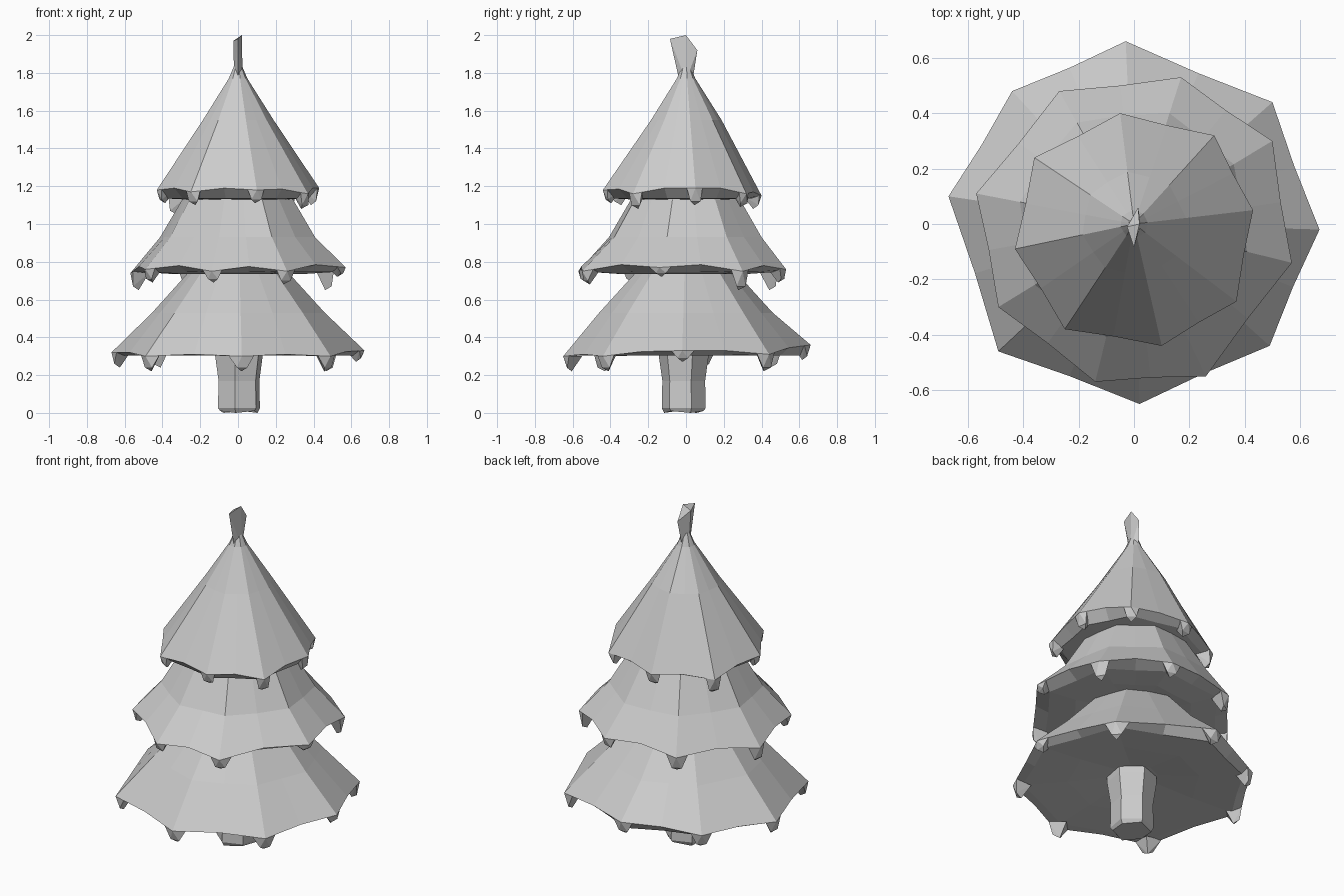
import bpy, bmesh, math
from mathutils import Vector

if "Cube" in bpy.data.objects:
    bpy.data.objects.remove(bpy.data.objects["Cube"])

grey = bpy.data.materials.new("plain_grey")
grey.diffuse_color = (0.6, 0.6, 0.6, 1)
grey.use_nodes = True
grey.node_tree.nodes["Principled BSDF"].inputs["Base Color"].default_value = grey.diffuse_color


def finish(name, bm):
    bmesh.ops.recalc_face_normals(bm, faces=bm.faces)
    me = bpy.data.meshes.new(name)
    bm.to_mesh(me)
    bm.free()
    me.materials.append(grey)
    ob = bpy.data.objects.new(name, me)
    bpy.context.collection.objects.link(ob)
    return ob


def loft(bm, rows):
    """Skin rows of points and cap both ends."""
    vs = [[bm.verts.new(p) for p in row] for row in rows]
    n = len(vs[0])
    for a, b in zip(vs, vs[1:]):
        for i in range(n):
            j = (i + 1) % n
            bm.faces.new((a[i], a[j], b[j], b[i]))
    bm.faces.new(vs[0])
    bm.faces.new(vs[-1])


def hull(bm, pts):
    vs = [bm.verts.new(p) for p in pts]
    res = bmesh.ops.convex_hull(bm, input=vs)
    junk = [v for v in res["geom_interior"] if isinstance(v, bmesh.types.BMVert)]
    bmesh.ops.delete(bm, geom=junk, context='VERTS')


def tier(name, corners, rings, under, mid_lift):
    """corners: x, y, z, droop; rings: radius, z upward; under: scale, z inward."""
    n = len(corners)
    P = [Vector(c[:3]) for c in corners]
    rim = []
    for i in range(n):
        m = (P[i] + P[(i + 1) % n]) / 2
        rim += [P[i], Vector((m.x * 0.99, m.y * 0.99, m.z + mid_lift))]
    rows = [[(p.x * s, p.y * s, z) for p in rim] for s, z in reversed(under)]
    rows.append(rim)
    for r, z in rings:
        row = []
        for k, p in enumerate(rim):
            f = r / math.hypot(p.x, p.y) * (0.94 if k % 2 else 1)
            row.append((p.x * f, p.y * f, z))
        rows.append(row)
    bm = bmesh.new()
    loft(bm, rows)
    finish(name, bm)

    # drooping branch tips under each corner
    bm = bmesh.new()
    for i, c in enumerate(corners):
        p = P[i]
        out = Vector((p.x, p.y, 0)).normalized()
        side = Vector((-out.y, out.x, 0))
        up = Vector((0, 0, 1))
        a = p.lerp(rim[2 * i - 1], 0.28)
        b = p.lerp(rim[2 * i + 1], 0.28)
        low = p - up * c[3]
        hull(bm, [p, a, b, p - out * 0.10,
                  low - out * 0.02 + side * 0.03 + up * 0.02,
                  low - out * 0.02 - side * 0.025 + up * 0.02,
                  low - out * 0.045])
    finish(name + "_tips", bm)


# trunk
bm = bmesh.new()
rows = []
for r, z in ((0.105, 0.005), (0.118, 0.025), (0.115, 0.17), (0.135, 0.31), (0.135, 0.40)):
    rows.append([(0.005 + r * math.cos(math.radians(20 + 60 * i)),
                  -0.012 + r * math.sin(math.radians(20 + 60 * i)),
                  z if z > 0.01 else 0.01 * (i % 2))
                 for i in range(6)])
loft(bm, rows)
finish("trunk", bm)

# three foliage tiers
tier("lower_tier",
     [(0.67, -0.02, 0.33, 0.06), (0.50, 0.44, 0.31, 0.09), (-0.03, 0.66, 0.36, 0.08),
      (-0.44, 0.48, 0.32, 0.08), (-0.67, 0.10, 0.32, 0.08), (-0.49, -0.46, 0.30, 0.08),
      (0.02, -0.65, 0.30, 0.08), (0.49, -0.44, 0.30, 0.08)],
     [(0.46, 0.53), (0.26, 0.75), (0.10, 0.85)],
     [(0.92, 0.305), (0.55, 0.32), (0.2, 0.345)], 0.01)
tier("middle_tier",
     [(0.57, -0.14, 0.77, 0.05), (0.50, 0.30, 0.75, 0.10), (0.17, 0.53, 0.76, 0.07),
      (-0.27, 0.48, 0.74, 0.09), (-0.57, 0.11, 0.74, 0.09), (-0.49, -0.30, 0.76, 0.07),
      (-0.14, -0.57, 0.75, 0.06), (0.26, -0.55, 0.75, 0.07)],
     [(0.42, 0.93), (0.30, 1.13), (0.12, 1.25)],
     [(0.87, 0.745), (0.6, 0.735), (0.4, 0.74)], 0.025)
tier("upper_tier",
     [(0.43, 0.05, 1.19, 0.09), (0.29, 0.32, 1.16, 0.07), (-0.05, 0.40, 1.15, 0.07),
      (-0.36, 0.24, 1.14, 0.09), (-0.43, -0.09, 1.18, 0.07), (-0.25, -0.38, 1.17, 0.07),
      (0.10, -0.44, 1.18, 0.07), (0.37, -0.28, 1.16, 0.08)],
     [(0.19, 1.55), (0.05, 1.77), (0.02, 1.84)],
     [(0.87, 1.135), (0.65, 1.13), (0.45, 1.15)], 0.015)

# flat leaning spire at the top
bm = bmesh.new()
hull(bm, [(-0.02, 0, 1.76), (0.025, 0, 1.76), (0, -0.04, 1.78), (0, 0.035, 1.76),
          (0.0, -0.085, 1.98), (0.015, 0.06, 1.92), (0.02, 0, 2.0),
          (-0.025, -0.01, 1.97)])
finish("spire", bm)
